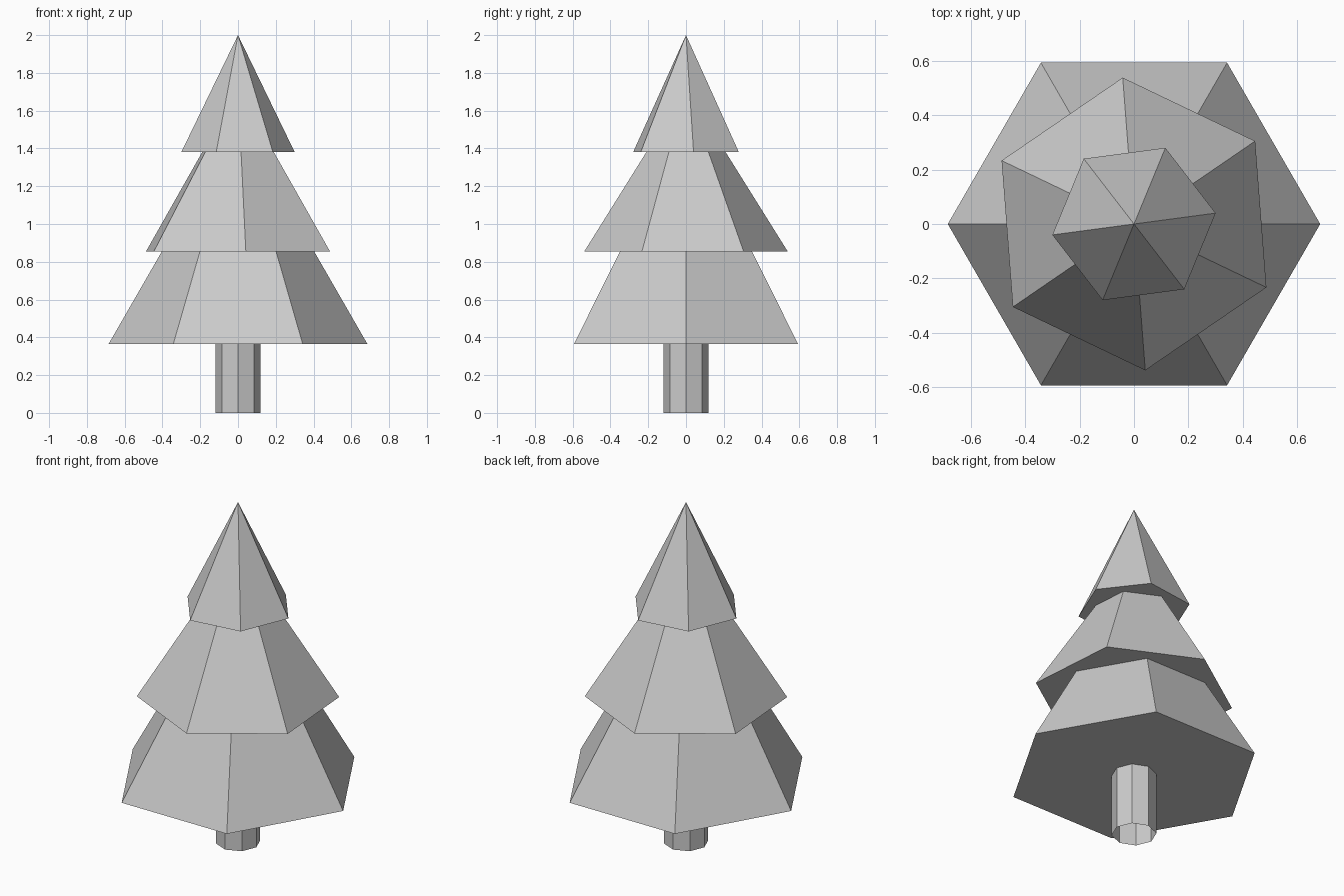
import bpy
from math import radians

cube = bpy.data.objects.get("Cube")
if cube:
    bpy.data.objects.remove(cube, do_unlink=True)

# Single plain grey
grey = bpy.data.materials.new("light_grey")
grey.use_nodes = True
colour = (0.6, 0.6, 0.6, 1)
grey.diffuse_color = colour
grey.node_tree.nodes["Principled BSDF"].inputs["Base Color"].default_value = colour


def add_cone(name, sides, radius, top_radius, bottom, top, turn=0, fill="NGON"):
    """Flat-faced cone or cylinder whose first corner points to +x, then turned."""
    bpy.ops.mesh.primitive_cone_add(
        vertices=sides, radius1=radius, radius2=top_radius, depth=top - bottom,
        end_fill_type=fill, location=(0, 0, (bottom + top) / 2),
        rotation=(0, 0, radians(90 + turn)))
    obj = bpy.context.object
    obj.name = name
    obj.data.materials.append(grey)
    bpy.ops.object.shade_flat()
    return obj


# Trunk: open eight-sided tube
add_cone("trunk", 8, 0.12, 0.12, 0, 0.37, fill="NOTHING")

# Foliage: three six-sided cones, each turned from the one below
add_cone("lower_foliage", 6, 0.685, 0, 0.365, 1.555)
add_cone("middle_foliage", 6, 0.54, 0, 0.855, 1.716, turn=34.4)
add_cone("top_foliage", 6, 0.303, 0, 1.38, 2.0, turn=7.6)
